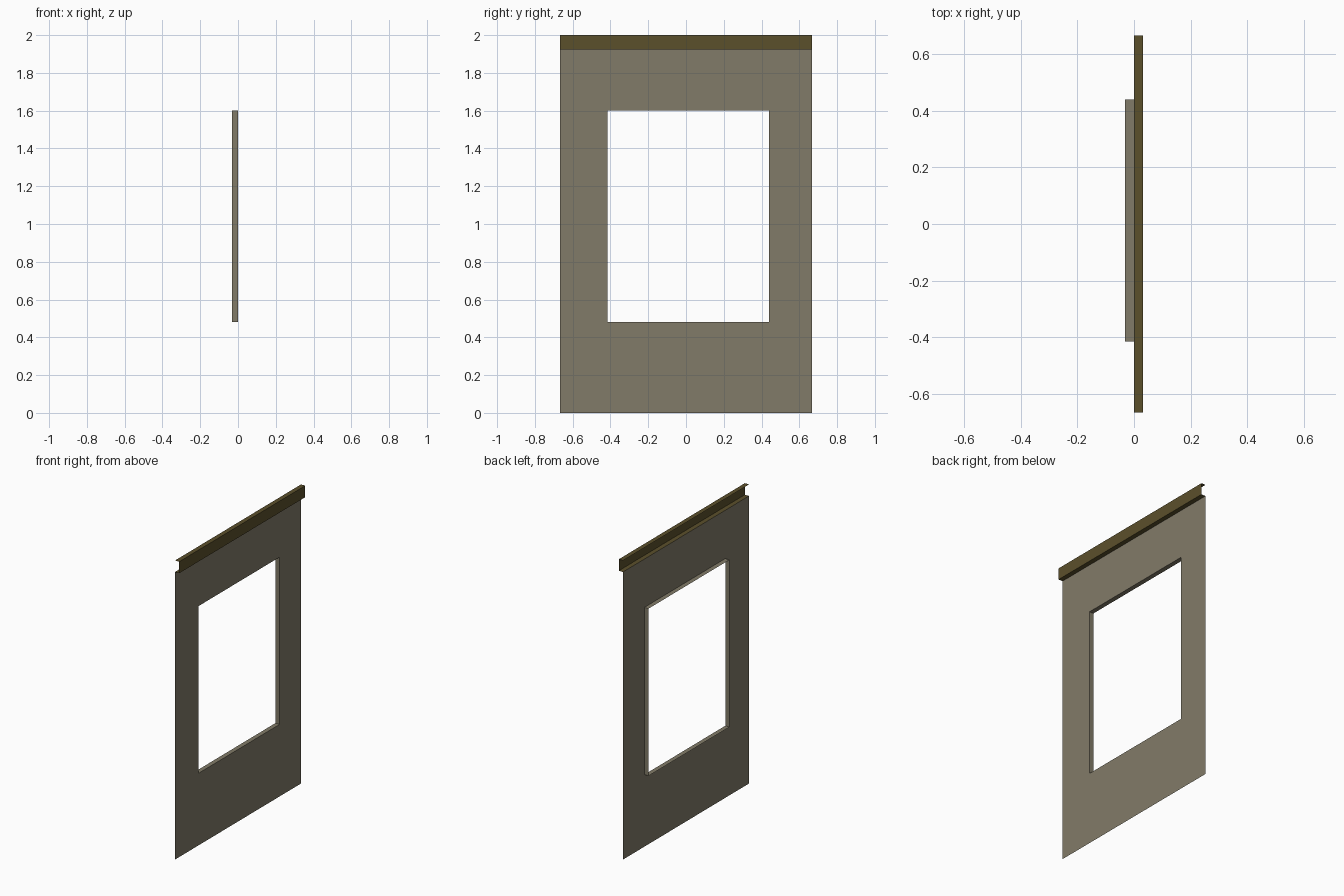
import bpy, bmesh

if "Cube" in bpy.data.objects:
    bpy.data.objects.remove(bpy.data.objects["Cube"])

HALF_W = 0.666            # half width of wall and trim
TOP, SEAM = 2.0, 1.923    # top of trim, top of wall
HOLE_Y = (-0.415, 0.44)   # window opening
HOLE_Z = (0.482, 1.60)
DEPTH = 0.031             # reveal and trim depth


def material(name, rgb):
    m = bpy.data.materials.new(name)
    m.diffuse_color = (*rgb, 1)
    m.use_nodes = True
    m.node_tree.nodes["Principled BSDF"].inputs["Base Color"].default_value = m.diffuse_color
    return m


def rect(y, z, x=0.0):
    return [(x, y[0], z[0]), (x, y[1], z[0]), (x, y[1], z[1]), (x, y[0], z[1])]


def strip(name, a, b, mat, closed=True):
    """Sheet of quads bridging two matching outlines."""
    bm = bmesh.new()
    va = [bm.verts.new(p) for p in a]
    vb = [bm.verts.new(p) for p in b]
    n = len(a)
    for i in range(n if closed else n - 1):
        j = (i + 1) % n
        bm.faces.new((va[i], va[j], vb[j], vb[i]))
    mesh = bpy.data.meshes.new(name)
    bm.to_mesh(mesh)
    bm.free()
    mesh.materials.append(mat)
    obj = bpy.data.objects.new(name, mesh)
    bpy.context.collection.objects.link(obj)
    return obj


plaster = material("plaster", (0.222, 0.198, 0.140))
wood = material("dark_wood", (0.105, 0.079, 0.024))

# Wall sheet around the window opening
opening = rect(HOLE_Y, HOLE_Z)
strip("wall_panel", rect((-HALF_W, HALF_W), (0, SEAM)), opening, plaster)

# Window reveal, running back from the wall
strip("window_reveal", opening, rect(HOLE_Y, HOLE_Z, -DEPTH), plaster)

# Top trim: open channel with a ledge, a face and a top lip, facing outward
profile = [(0, SEAM), (DEPTH, SEAM), (DEPTH, TOP), (0, TOP)]
strip("top_trim",
      [(x, HALF_W, z) for x, z in profile],
      [(x, -HALF_W, z) for x, z in profile], wood, closed=False)
